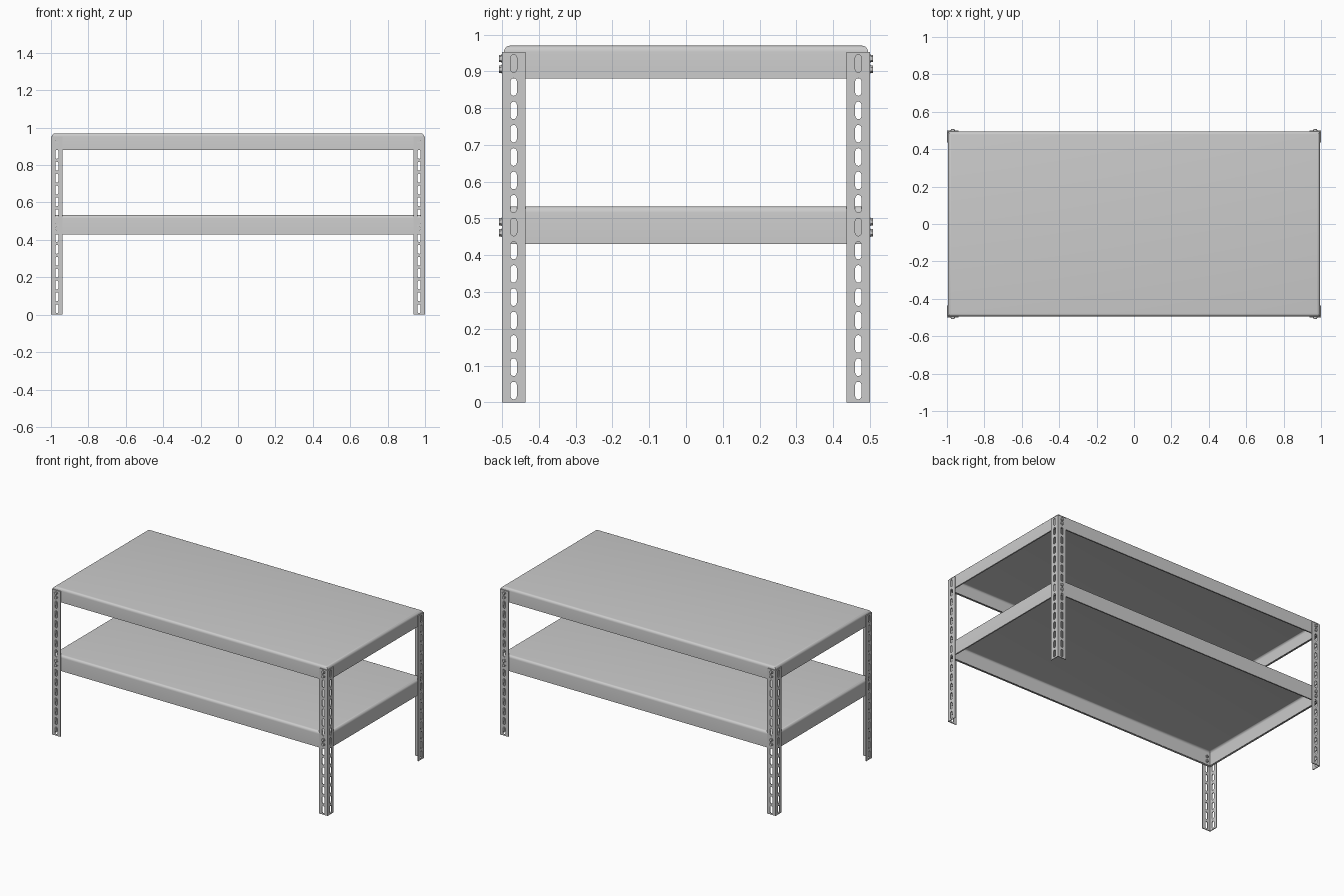
import bpy, bmesh, math
from mathutils import Matrix, Vector

if "Cube" in bpy.data.objects:
    bpy.data.objects.remove(bpy.data.objects["Cube"])

T = 0.005            # sheet thickness
LEG_W, LEG_H = 0.063, 0.953
PITCH, FIRST = 0.0635, 0.032


def finish(name, bm, mirror=True, angle=30):
    me = bpy.data.meshes.new(name)
    bm.to_mesh(me)
    bm.free()
    ob = bpy.data.objects.new(name, me)
    bpy.context.collection.objects.link(ob)
    if mirror:
        m = ob.modifiers.new("four_corners", 'MIRROR')
        m.use_axis = (True, True, False)
        m.use_mirror_merge = False
    bpy.ops.object.select_all(action='DESELECT')
    ob.select_set(True)
    bpy.context.view_layer.objects.active = ob
    bpy.ops.object.shade_smooth_by_angle(angle=math.radians(angle))
    return ob


def slotted_strip():
    """Flat perforated strip in XY, x from 0 to LEG_W, as a mesh."""
    cu = bpy.data.curves.new("strip_profile", 'CURVE')
    cu.dimensions, cu.fill_mode, cu.extrude = '2D', 'BOTH', T / 2

    def loop(pts):
        s = cu.splines.new('POLY')
        s.points.add(len(pts) - 1)
        for p, (x, y) in zip(s.points, pts):
            p.co = (x, y, 0, 1)
        s.use_cyclic_u = True

    loop([(0, 0), (LEG_W, 0), (LEG_W, LEG_H), (0, LEG_H)])
    r, half = 0.0085, 0.0155
    for i in range(15):
        z = FIRST + i * PITCH
        pts = []
        for k in range(14):
            a = math.pi * (k if k < 7 else k - 1) / 6
            pts.append((0.0315 + r * math.cos(a),
                        z + (half if k < 7 else -half) + r * math.sin(a)))
        loop(pts)
    ob = bpy.data.objects.new("strip_profile", cu)
    bpy.context.collection.objects.link(ob)
    deps = bpy.context.evaluated_depsgraph_get()
    me = bpy.data.meshes.new_from_object(ob.evaluated_get(deps))
    bpy.data.objects.remove(ob)
    return me


# Four slotted angle legs: front flange plus side flange, mirrored
strip = slotted_strip()
legs = bmesh.new()
front = Matrix(((-1, 0, 0, 1), (0, 0, 1, -0.5 + T / 2), (0, 1, 0, 0), (0, 0, 0, 1)))
side = Matrix(((0, 0, 1, 1 - T / 2), (1, 0, 0, -0.5), (0, 1, 0, 0), (0, 0, 0, 1)))
for mat in (front, side):
    part = strip.copy()
    part.transform(mat)
    legs.from_mesh(part)
    bpy.data.meshes.remove(part)
bpy.data.meshes.remove(strip)
bmesh.ops.remove_doubles(legs, verts=legs.verts, dist=1e-6)
bmesh.ops.recalc_face_normals(legs, faces=legs.faces)
finish("slotted_legs", legs)


# Pressed sheet shelves: rounded top rim, deep skirt, small bottom lip
def shelf(name, z0, z1):
    bm = bmesh.new()
    bmesh.ops.create_cube(bm, size=1, matrix=Matrix.LocRotScale(
        Vector((0, 0, (z0 + z1) / 2)), None,
        Vector((2 - 2 * T, 1 - 2 * T, z1 - z0))))
    bottom = [f for f in bm.faces if f.normal.z < -0.9]
    bmesh.ops.inset_region(bm, faces=bottom, thickness=0.012)
    bmesh.ops.delete(bm, geom=bottom, context='FACES')
    rim = [e for e in bm.edges if all(v.co.z > z1 - 1e-4 for v in e.verts)]
    bmesh.ops.bevel(bm, geom=rim, offset=0.017, segments=5, profile=0.5, affect='EDGES')
    ob = finish(name, bm, mirror=False)
    s = ob.modifiers.new("sheet", 'SOLIDIFY')
    s.thickness, s.offset = 0.004, -1


shelf("upper_shelf", 0.88, 0.97)
shelf("lower_shelf", 0.43, 0.533)

# Bolts in pairs on front and back: washer, hex head and inner nut
bolts = bmesh.new()
for z in (0.935, 0.906, 0.491, 0.461):
    for y, r, d, n in ((-0.501, 0.012, 0.002, 16), (-0.505, 0.010, 0.007, 6),
                       (-0.488, 0.010, 0.007, 6), (-0.494, 0.005, 0.024, 10)):
        bmesh.ops.create_cone(
            bolts, cap_ends=True, segments=n, radius1=r, radius2=r, depth=d,
            matrix=Matrix.Translation((0.9685, y, z)) @ Matrix.Rotation(math.pi / 2, 4, 'X'))
finish("bolts", bolts)
